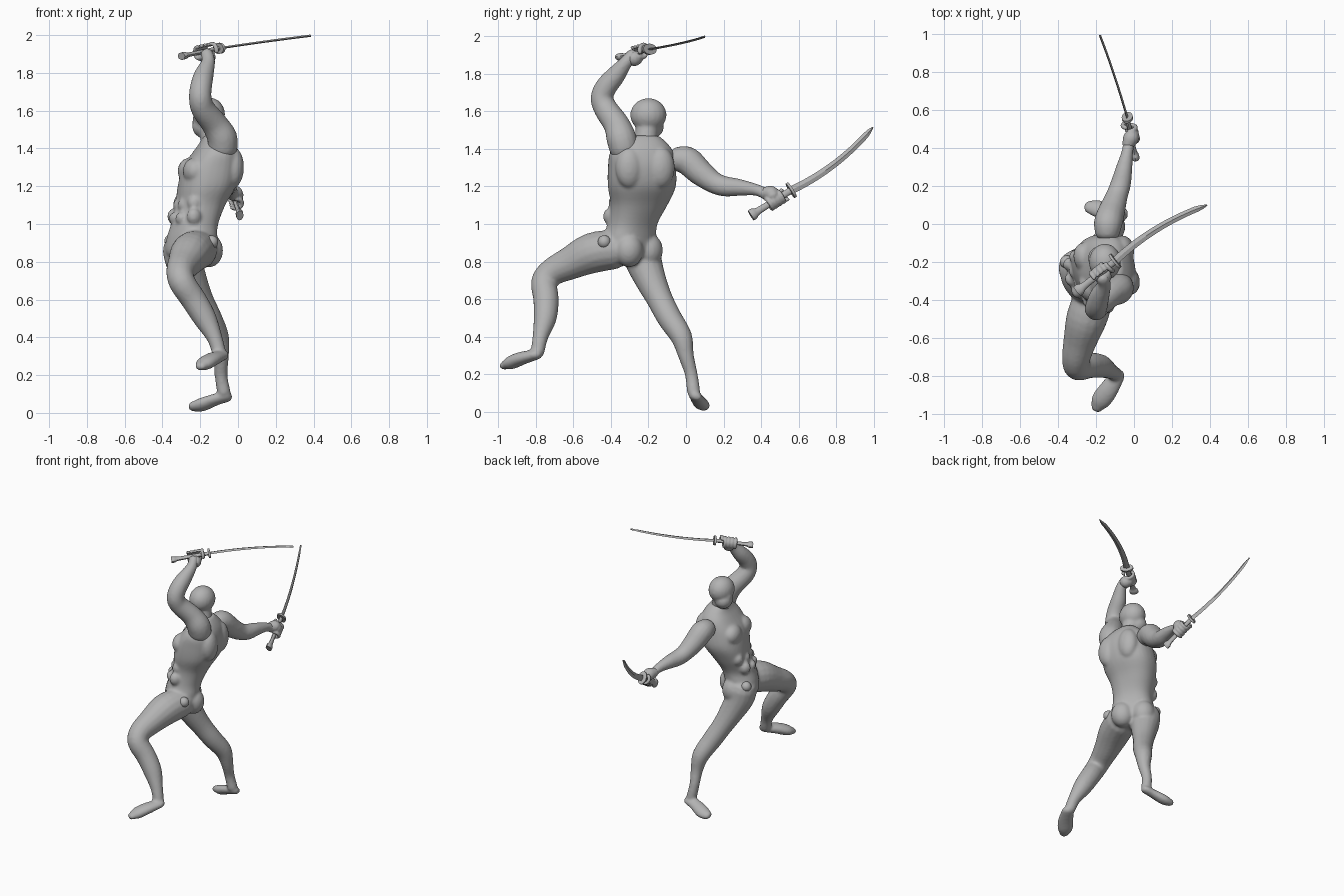
import bpy, bmesh, math
from mathutils import Vector, Matrix

if "Cube" in bpy.data.objects:
    bpy.data.objects.remove(bpy.data.objects["Cube"], do_unlink=True)

grey = bpy.data.materials.new("plain grey")
grey.use_nodes = True
grey.diffuse_color = (0.45, 0.45, 0.45, 1)
grey.node_tree.nodes["Principled BSDF"].inputs["Base Color"].default_value = (0.45, 0.45, 0.45, 1)
X, Y, Z = Vector((1, 0, 0)), Vector((0, 1, 0)), Vector((0, 0, 1))


def catmull(rows, steps=4):
    """Smooth rows of numbers through their control values."""
    out = []
    for i in range(len(rows) - 1):
        p0, p1, p2, p3 = (rows[max(0, min(len(rows) - 1, i + k))] for k in (-1, 0, 1, 2))
        for s in range(steps):
            t = s / steps
            out.append([b + 0.5 * t * (c - a + t * (2 * a - 5 * b + 4 * c - d + t * (3 * (b - c) + d - a)))
                        for a, b, c, d in zip(p0, p1, p2, p3)])
    return out + [list(rows[-1])]


def skin(bm, rings):
    """Bridge rings of points and cap both ends."""
    vs = [[bm.verts.new(p) for p in r] for r in rings]
    n = len(vs[0])
    for a, b in zip(vs, vs[1:]):
        for i in range(n):
            bm.faces.new((a[i], a[(i + 1) % n], b[(i + 1) % n], b[i]))
    bm.faces.new(vs[0][::-1])
    bm.faces.new(vs[-1])


def tube(bm, rows, ref=X, flat=1, sides=16, dome=True):
    """Round limb along x, y, z, radius rows; flat scales it along ref."""
    rows = catmull(rows)
    pts = [Vector(r[:3]) for r in rows]
    rings = []
    for i, (p, r) in enumerate(zip(pts, rows)):
        t = (pts[min(i + 1, len(pts) - 1)] - pts[max(i - 1, 0)]).normalized()
        u = t.cross(ref).normalized()
        v = u.cross(t)
        ends = [(0, 1)]
        if dome and i in (0, len(pts) - 1):
            ends = [(math.sin(a) * r[3] * 0.8, math.cos(a)) for a in (0, 0.5, 1, 1.4)]
            ends = [(-o, k) for o, k in ends[::-1]] if i == 0 else ends
        for off, k in ends:
            rings.append([p + t * off + (u * math.cos(a) + v * flat * math.sin(a)) * r[3] * k
                          for a in (math.tau * j / sides for j in range(sides))])
    skin(bm, rings)


def ball(bm, c, size, yaw=0):
    m = Matrix.Translation(c) @ Matrix.Rotation(math.radians(yaw), 4, "Z") @ Matrix.Diagonal((*size, 1))
    bmesh.ops.create_uvsphere(bm, u_segments=20, v_segments=12, radius=1, matrix=m)


def finish(bm, name, voxel=0, angle=40):
    bmesh.ops.recalc_face_normals(bm, faces=bm.faces)
    me = bpy.data.meshes.new(name)
    bm.to_mesh(me)
    bm.free()
    ob = bpy.data.objects.new(name, me)
    bpy.context.collection.objects.link(ob)
    me.materials.append(grey)
    bpy.ops.object.select_all(action="DESELECT")
    ob.select_set(True)
    bpy.context.view_layer.objects.active = ob
    if voxel:
        rm = ob.modifiers.new("fuse", "REMESH")
        rm.mode, rm.voxel_size = "VOXEL", voxel
        sm = ob.modifiers.new("soften", "SMOOTH")
        sm.iterations, sm.factor = 5, 0.5
        for m in ("fuse", "soften"):
            bpy.ops.object.modifier_apply(modifier=m)
    bpy.ops.object.shade_smooth_by_angle(angle=math.radians(angle))
    return ob


# Torso: height, centre x, centre y, half depth, half width, yaw
bm = bmesh.new()
rings = []
for z, cx, cy, d, w, yaw in catmull([
        (0.78, -.25, -.29, .05, .06, 42), (0.84, -.25, -.3, .11, .14, 42), (0.92, -.245, -.3, .115, .145, 38),
        (1.0, -.23, -.285, .115, .132, 30), (1.1, -.2, -.25, .125, .15, 20), (1.2, -.165, -.235, .15, .18, 12),
        (1.3, -.142, -.235, .148, .18, 10), (1.38, -.12, -.235, .115, .17, 10), (1.43, -.115, -.23, .085, .13, 10),
        (1.47, -.125, -.22, .06, .075, 10)]):
    rot = Matrix.Rotation(math.radians(yaw), 3, "Z")
    ring = []
    for j in range(32):
        c, s = math.cos(math.tau * j / 32), math.sin(math.tau * j / 32)
        c, s = (math.copysign(abs(k) ** 0.85, k) for k in (c, s))
        ring.append(Vector((cx, cy, z)) + rot @ Vector((d * c, w * s, 0)))
    rings.append(ring)
skin(bm, rings)

# Chest, stomach and back muscles, mirrored about the turned centre line
for side in (-1, 1):
    def muscle(z, cx, cy, yaw, fwd, out, size):
        r = Matrix.Rotation(math.radians(yaw), 3, "Z")
        ball(bm, Vector((cx, cy, z)) + r @ Vector((-fwd, side * out, 0)), size, yaw)
    muscle(1.28, -.142, -.235, 10, .105, .078, (.06, .08, .07))
    muscle(1.30, -.142, -.235, 10, -.1, .085, (.06, .075, .11))
    muscle(0.86, -.25, -.295, 42, -.065, .07, (.075, .078, .09))
    for z, cx, cy, yaw in ((1.17, -.175, -.237, 13), (1.1, -.2, -.25, 20), (1.03, -.222, -.275, 28)):
        muscle(z, cx, cy, yaw, .113, .036, (.024, .034, .032))
        muscle(z + .01, cx, cy, yaw, .07, .11, (.04, .035, .045))

# Bent leading leg and its foot
tube(bm, [(-.21, -.38, .865, .105), (-.25, -.5, .845, .108), (-.285, -.62, .79, .088), (-.305, -.71, .745, .075),
          (-.295, -.755, .69, .07), (-.235, -.745, .6, .068), (-.175, -.75, .5, .062), (-.125, -.775, .4, .042),
          (-.1, -.79, .32, .037)])
tube(bm, [(-.085, -.795, .305, .04), (-.135, -.875, .285, .052), (-.175, -.93, .262, .052),
          (-.195, -.965, .248, .034)], Z, .68)
# Straight trailing leg and its foot
tube(bm, [(-.3, -.235, .87, .1), (-.285, -.225, .8, .098), (-.245, -.187, .7, .083), (-.2, -.14, .6, .07),
          (-.15, -.088, .5, .066), (-.105, -.025, .4, .058), (-.09, .0, .3, .042), (-.09, .028, .2, .034),
          (-.075, .04, .11, .036)], Y + X)
tube(bm, [(-.06, .05, .085, .038), (-.12, .06, .07, .042), (-.19, .08, .044, .048),
          (-.235, .09, .034, .036)], Z + Y * .4, .7)
finish(bm, "body", 0.0095, 180)

# Exposed hip joints
for name, c in (("leading_hip_joint", (-.14, -.435, .905)), ("trailing_hip_joint", (-.355, -.2, .91))):
    bm = bmesh.new()
    ball(bm, c, (.035, .035, .035))
    finish(bm, name, angle=180)

# Head with jaw, brow and neck
bm = bmesh.new()
ball(bm, (-.153, -.2, 1.58), (.085, .097, .09))
ball(bm, (-.18, -.185, 1.515), (.062, .068, .06), 20)
ball(bm, (-.212, -.185, 1.545), (.03, .03, .045))
tube(bm, [(-.12, -.225, 1.38, .075), (-.135, -.215, 1.44, .062), (-.15, -.205, 1.52, .062)])
finish(bm, "head", 0.0095, 180)

# Arms
bm = bmesh.new()
tube(bm, [(-.08, -.33, 1.4, .078), (-.085, -.345, 1.46, .08), (-.125, -.37, 1.53, .07), (-.185, -.425, 1.61, .064),
          (-.2, -.448, 1.67, .06), (-.195, -.425, 1.73, .058), (-.18, -.375, 1.79, .052), (-.157, -.32, 1.86, .036),
          (-.165, -.285, 1.9, .034)])
finish(bm, "raised_arm", 0.0095, 180)
bm = bmesh.new()
tube(bm, [(-.14, -.04, 1.345, .068), (-.135, .01, 1.335, .076), (-.115, .075, 1.275, .07), (-.09, .15, 1.22, .058),
          (-.07, .21, 1.2, .054), (-.055, .28, 1.195, .046), (-.035, .38, 1.18, .031), (-.025, .44, 1.15, .032)])
finish(bm, "extended_arm", 0.0095, 180)


def sword_and_hand(label, pommel, guard, tip, grip, wrist, edge):
    pommel, guard, tip, wrist, edge = map(Vector, (pommel, guard, tip, wrist, edge))
    d = (guard - pommel).normalized()
    edge = (edge - d * edge.dot(d)).normalized()
    # Handle with flared pommel
    bm = bmesh.new()
    tube(bm, [(*pommel.lerp(guard, t), r) for t, r in ((0, .03), (.08, .03), (.2, .019), (.6, .018), (1, .018))],
         edge.cross(d), .65, 12, False)
    finish(bm, label + "_sword_handle")
    # Oval guard
    bm = bmesh.new()
    tube(bm, [(*(guard + d * o), r) for o, r in ((-.007, .045), (.007, .045))], edge.cross(d), .65, 20, False)
    finish(bm, label + "_sword_guard")
    # Curved blade, diamond in section
    bm = bmesh.new()
    rings, n = [], 20
    flat = edge.cross(tip - guard).normalized()
    for i in range(n + 1):
        t = i / n
        w = .021 - .005 * t if t < .93 else .016 * (1.02 - t) / .09
        p = guard.lerp(tip, t) + edge * (.03 * 4 * t * (1 - t))
        rings.append([p + edge * w, p + flat * .006, p - edge * w, p - flat * .006])
    skin(bm, rings)
    finish(bm, label + "_sword_blade", angle=20)
    # Hand: palm, four curled fingers and a thumb
    bm = bmesh.new()
    c = pommel.lerp(guard, grip)
    to_wrist = wrist - c
    a = (to_wrist - d * to_wrist.dot(d)).normalized()
    b = d.cross(a)
    tube(bm, [(*wrist, .033), (*(c + a * .04 + b * .012), .042), (*(c + a * .02 + b * .02), .036)], d, 1)
    for k in range(5):
        off = d * ((k - 1.5) * .024)
        sign, reach = (1, 3.9) if k < 4 else (-1, 2.6)
        arc = []
        for s in range(6):
            ang = .3 + reach * s / 5
            arc.append((*(c + off + (a * math.cos(ang) + b * sign * math.sin(ang)) * .032), .0135 - .0006 * s))
        tube(bm, arc, d, 1, 8)
    finish(bm, label + "_hand", 0.005, 180)


sword_and_hand("raised", (-.3, -.355, 1.888), (-.1, -.195, 1.93), (.385, .1, 1.997), .6,
               (-.162, -.295, 1.885), (-.5, .85, 0))
sword_and_hand("extended", (.01, .345, 1.045), (-.035, .56, 1.18), (-.18, .995, 1.515), .6,
               (-.03, .42, 1.165), (0, .55, -.83))
